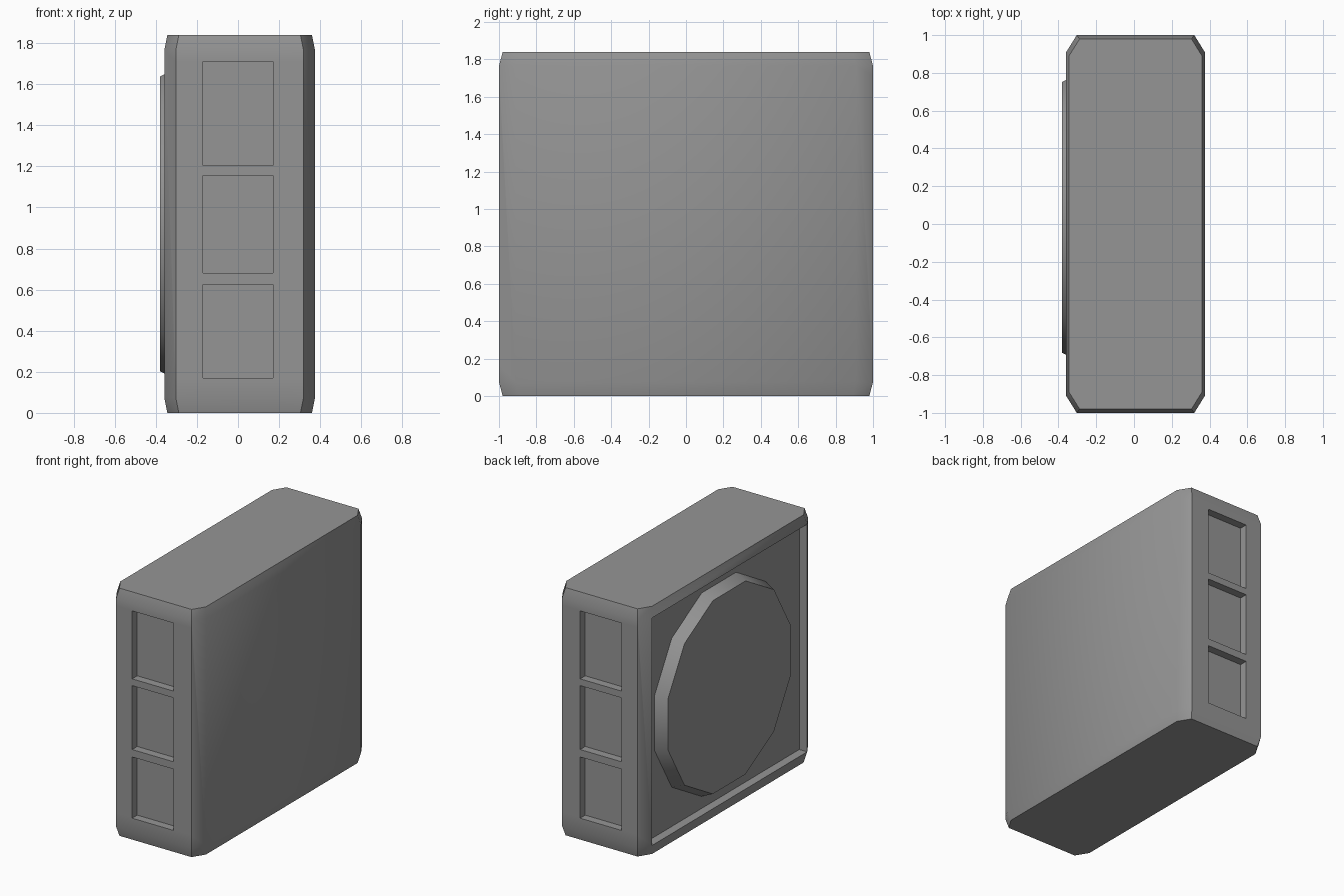
import bpy, bmesh, math
from mathutils import Vector, Matrix

cube = bpy.data.objects.get("Cube")
if cube:
    bpy.data.objects.remove(cube, do_unlink=True)

grey = bpy.data.materials.new("mid_grey")
grey.use_nodes = True
grey.diffuse_color = (0.3, 0.3, 0.3, 1)
grey.node_tree.nodes["Principled BSDF"].inputs["Base Color"].default_value = (0.3, 0.3, 0.3, 1)

CENTRE_X, HEIGHT = 0.008, 1.84
WINDOWS = [(0.17, 0.625), (0.68, 1.155), (1.205, 1.71)]
WINDOW_HALF = 0.17
RECESS = 0.065


def finish(bm, name):
    bmesh.ops.recalc_face_normals(bm, faces=bm.faces)
    mesh = bpy.data.meshes.new(name)
    bm.to_mesh(mesh)
    bm.free()
    mesh.materials.append(grey)
    obj = bpy.data.objects.new(name, mesh)
    bpy.context.collection.objects.link(obj)
    bpy.ops.object.select_all(action='DESELECT')
    obj.select_set(True)
    bpy.context.view_layer.objects.active = obj
    bpy.ops.object.shade_smooth_by_angle(angle=math.radians(40))
    return obj


def ring(bm, z, hx, hy, cut_x=0.056, cut_y=0.09):
    """Rectangle with clipped corners at height z."""
    quarter = [(hx, hy - cut_y), (hx - cut_x, hy)]
    pts = quarter + [(-x, y) for x, y in reversed(quarter)]
    pts += [(-x, -y) for x, y in pts]
    return [bm.verts.new((CENTRE_X + x, y, z)) for x, y in pts]


def push_in(bm, faces, offset):
    """Sink a group of faces, leaving walls around it."""
    out = bmesh.ops.extrude_face_region(bm, geom=faces)["geom"]
    verts = [g for g in out if isinstance(g, bmesh.types.BMVert)]
    bmesh.ops.translate(bm, verts=verts, vec=offset)
    bmesh.ops.delete(bm, geom=[f for f in faces if f.is_valid], context='FACES_ONLY')


# Case: four stacked clipped rectangles, tapering at top and bottom
bm = bmesh.new()
hx, hy, lip = 0.367, 1.0, 0.075
rings = [ring(bm, 0, hx - 0.015, hy - 0.02), ring(bm, lip, hx, hy),
         ring(bm, HEIGHT - lip, hx, hy), ring(bm, HEIGHT, hx - 0.015, hy - 0.02)]
bm.faces.new(list(reversed(rings[0])))
bm.faces.new(rings[-1])
for low, high in zip(rings, rings[1:]):
    for i in range(8):
        j = (i + 1) % 8
        bm.faces.new((low[i], low[j], high[j], high[i]))
bm.normal_update()

# Sunken panel over the right side
side = [f for f in bm.faces if f.normal.x < -0.99]
push_in(bm, side, Vector((RECESS, 0, 0)))
bm.normal_update()

# Three sunken windows on both the front and the back
for sign in (-1, 1):
    def wall():
        return [f for f in bm.faces
                if all(abs(v.co.y - sign * hy) < 1e-4 for v in f.verts)]

    cuts = [(Vector((x, 0, 0)), Vector((1, 0, 0))) for x in (-WINDOW_HALF, WINDOW_HALF)]
    cuts += [(Vector((0, 0, z)), Vector((0, 0, 1))) for pair in WINDOWS for z in pair]
    for co, no in cuts:
        faces = wall()
        geom = faces + list({e for f in faces for e in f.edges}) \
            + list({v for f in faces for v in f.verts})
        bmesh.ops.bisect_plane(bm, geom=geom, plane_co=co, plane_no=no)
    for low, high in WINDOWS:
        pane = [f for f in wall()
                if abs(f.calc_center_median().x) < WINDOW_HALF - 0.01
                and low < f.calc_center_median().z < high]
        push_in(bm, pane, Vector((0, -sign * 0.06, 0)))
finish(bm, "case")

# Round cover: tapered twelve-sided disc on the sunken panel
bm = bmesh.new()
apothem = math.cos(math.pi / 12)
depth = 0.09
bmesh.ops.create_cone(bm, cap_ends=True, segments=12, radius1=0.757 / apothem,
                      radius2=0.718 / apothem, depth=depth)
# Keep flat edges at the top, bottom, front and back
first = max(bm.verts, key=lambda v: v.co.y).co
turn = math.pi / 12 if abs(first.x) < 0.01 else 0
bm.transform(Matrix.Translation((-0.38 + depth / 2, 0.035, 0.92))
             @ Matrix.Rotation(-math.pi / 2, 4, 'Y') @ Matrix.Rotation(turn, 4, 'Z'))
finish(bm, "round_cover")
